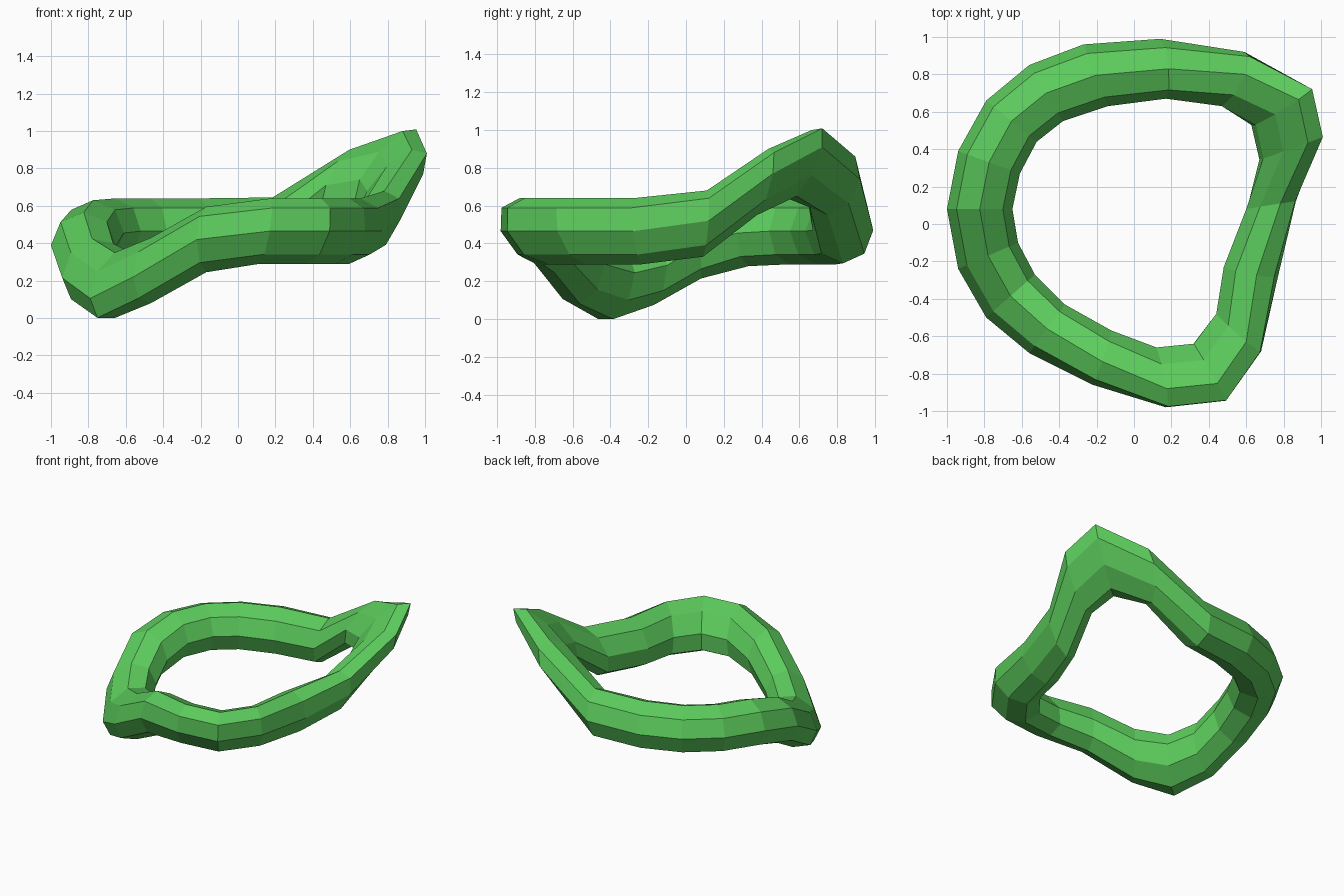
import bpy, bmesh, math
from mathutils import Vector

if "Cube" in bpy.data.objects:
    bpy.data.objects.remove(bpy.data.objects["Cube"])

TUBE = 0.175   # tube half height
SIDES = 8

# plan outlines of the ring, clockwise from the left
outer = [(-1, .08), (-.94, .39), (-.79, .66), (-.56, .85), (-.27, .96), (.14, .99),
         (.59, .92), (.93, .72), (.99, .46), (.865, .12), (.77, -.28), (.68, -.68),
         (.49, -.945), (.17, -.98), (-.22, -.86), (-.56, -.69), (-.79, -.5), (-.94, -.24)]
inner = [(-.65, .08), (-.61, .27), (-.52, .44), (-.38, .55), (-.14, .63), (.17, .67),
         (.47, .63), (.65, .53), (.69, .35), (.6, .08), (.48, -.23), (.44, -.48),
         (.32, -.64), (.12, -.66), (-.12, -.57), (-.37, -.43), (-.53, -.27), (-.62, -.1)]

# centre heights where the ring leaves its flat level
height = {0: .39, 1: .455, 5: .47, 6: .725, 7: .825, 8: .725, 9: .505,
          14: .42, 15: .255, 16: .175, 17: .25}
# rise of the outer edge relative to the centre
tilt = {6: .015, 7: .085, 8: .045, 9: .015, 15: -.035, 16: -.07, 17: -.035}
# sideways lean of the section top
lean = {5: (.03, 0), 6: (.065, .025), 7: (.09, .04), 8: (.09, .03), 9: (.05, .01),
        10: (.03, -.02), 11: (.04, -.05), 12: (.04, -.06), 13: (.03, -.06), 14: (0, -.02)}

# ring: octagonal sections bridged into a closed loop
bm = bmesh.new()
rings = []
for i, (o, n) in enumerate(zip(outer, inner)):
    o, n = Vector((*o, 0)), Vector((*n, 0))
    centre = (o + n) / 2 + Vector((0, 0, height.get(i, .465)))
    across = (o - n) / 2 + Vector((0, 0, tilt.get(i, 0)))
    up = Vector((*lean.get(i, (0, 0)), TUBE))
    angles = [2 * math.pi * k / SIDES for k in range(SIDES)]
    rings.append([bm.verts.new(centre + across * math.cos(a) + up * math.sin(a)) for a in angles])

for i, ring in enumerate(rings):
    nxt = rings[(i + 1) % len(rings)]
    for k in range(SIDES):
        j = (k + 1) % SIDES
        bm.faces.new((ring[k], ring[j], nxt[j], nxt[k]))
bmesh.ops.recalc_face_normals(bm, faces=bm.faces)

mesh = bpy.data.meshes.new("bent_ring")
bm.to_mesh(mesh)
bm.free()
obj = bpy.data.objects.new("bent_ring", mesh)
bpy.context.collection.objects.link(obj)

# green material
mat = bpy.data.materials.new("green")
mat.diffuse_color = (.107, .6, .107, 1)
mat.use_nodes = True
mat.node_tree.nodes["Principled BSDF"].inputs["Base Color"].default_value = mat.diffuse_color
mesh.materials.append(mat)
